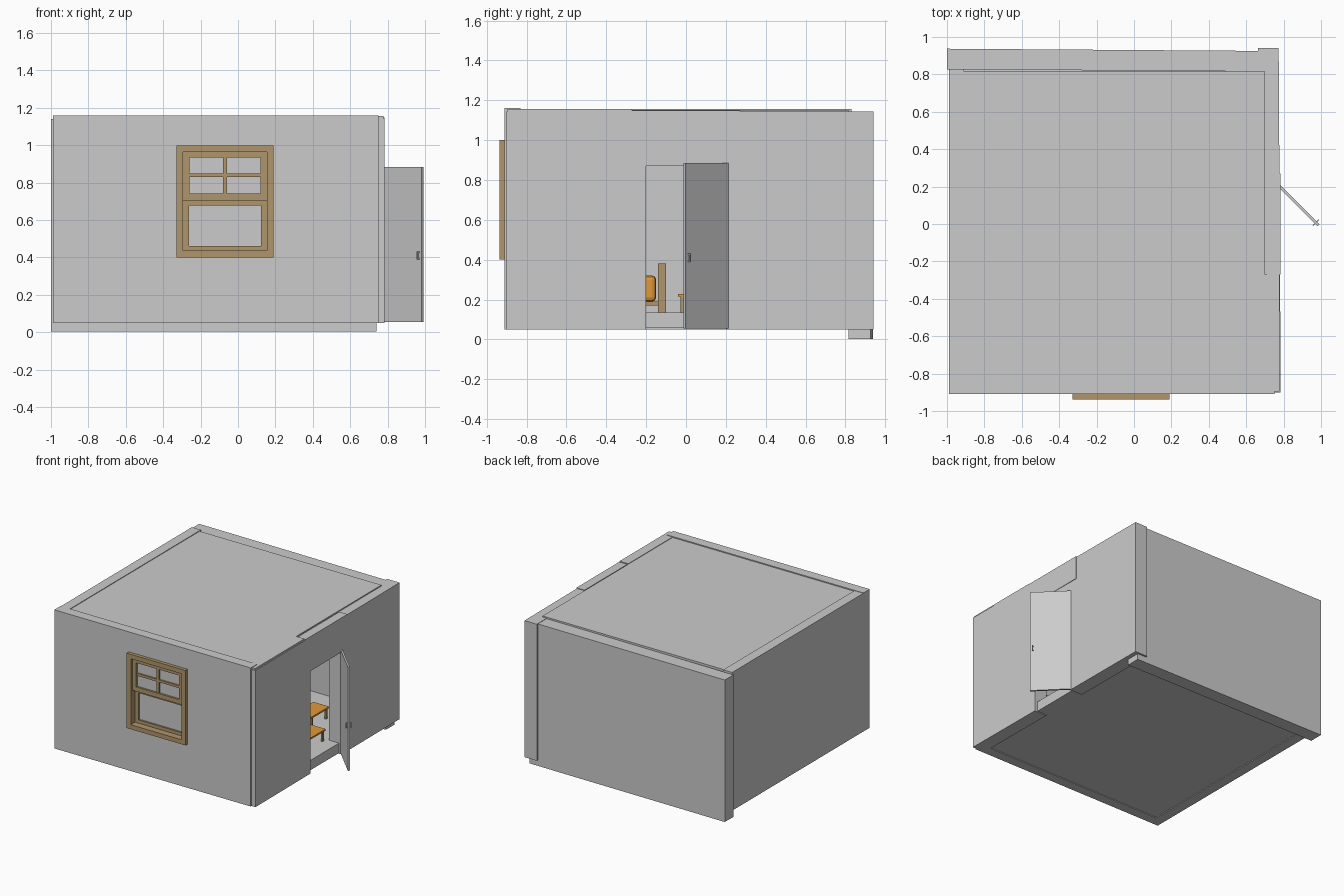
import bpy, bmesh, math
from mathutils import Matrix, Vector

if "Cube" in bpy.data.objects:
    bpy.data.objects.remove(bpy.data.objects["Cube"])


def material(name, rgb):
    m = bpy.data.materials.new(name)
    m.diffuse_color = (*rgb, 1)
    m.use_nodes = True
    m.node_tree.nodes["Principled BSDF"].inputs["Base Color"].default_value = m.diffuse_color
    return m


WOOD = material("light_wood", (0.43, 0.30, 0.15))
ORANGE = material("orange", (0.75, 0.32, 0.04))


def boxes(name, spans, mat=None, spin=0.0, at=(0, 0, 0), bevel=0):
    """One object from boxes given as (x0, x1, y0, y1, z0, z1)."""
    bm = bmesh.new()
    for x0, x1, y0, y1, z0, z1 in spans:
        m = Matrix.Translation(((x0 + x1) / 2, (y0 + y1) / 2, (z0 + z1) / 2)) \
            @ Matrix.Diagonal((x1 - x0, y1 - y0, z1 - z0, 1))
        bmesh.ops.create_cube(bm, size=1, matrix=m)
    mesh = bpy.data.meshes.new(name)
    bm.to_mesh(mesh)
    bm.free()
    ob = bpy.data.objects.new(name, mesh)
    bpy.context.collection.objects.link(ob)
    ob.location = at
    ob.rotation_euler.z = spin
    if mat:
        mesh.materials.append(mat)
    if bevel:
        b = ob.modifiers.new("round", 'BEVEL')
        b.width, b.segments = bevel, 2
    return ob


def frame(x0, x1, z0, z1, w, y0, y1):
    """Four boards around a rectangular hole."""
    return [(x0, x0 + w, y0, y1, z0, z1), (x1 - w, x1, y0, y1, z0, z1),
            (x0 + w, x1 - w, y0, y1, z0, z0 + w), (x0 + w, x1 - w, y0, y1, z1 - w, z1)]


def cut(ob, span):
    c = boxes(ob.name + "_cutter", [span])
    c.hide_render = True
    c.hide_viewport = True
    c.display_type = 'WIRE'
    b = ob.modifiers.new("opening", 'BOOLEAN')
    b.object, b.operation, b.solver = c, 'DIFFERENCE', 'EXACT'


# Room shell
front = boxes("front_wall", [(-0.99, 0.75, -0.91, -0.83, 0.05, 1.16)])
cut(front, (-0.295, 0.155, -1, -0.7, 0.43, 0.97))
boxes("left_wall", [(-0.99, -0.91, -0.90, 0.83, 0.05, 1.157)])
boxes("back_wall", [(-0.87, 0.87, -0.055, 0.055, 0.003, 1.14)],
      spin=-0.007, at=(-0.13, 0.876, 0))
right = boxes("right_wall", [(-0.055, 0.055, -0.92, 0.92, 0.05, 1.143)],
              spin=0.006, at=(0.724, 0.02, 0))
cut(right, (0.5, 1, -0.2, 0.2, 0, 0.87))
boxes("floor", [(-0.95, 0.755, -0.86, 0.86, 0.056, 0.135)])
boxes("ceiling", [(-0.91, 0.70, -0.83, 0.815, 1.07, 1.152)])
boxes("wall_top_strip", [(0.70, 0.777, -0.895, -0.27, 1.1, 1.156)])
boxes("door_lintel", [(0.71, 0.782, -0.27, 0.27, 0.96, 1.148)])

# Sash window
boxes("window_casing", frame(-0.33, 0.19, 0.40, 1.0, 0.036, -0.937, -0.83), WOOD)
upper = frame(-0.295, 0.155, 0.705, 0.97, 0.036, -0.918, -0.885)
upper += [(-0.08, -0.06, -0.914, -0.889, 0.735, 0.94),
          (-0.262, 0.122, -0.914, -0.889, 0.83, 0.85)]
boxes("upper_sash", upper, WOOD)
boxes("lower_sash", frame(-0.295, 0.155, 0.43, 0.71, 0.032, -0.883, -0.85), WOOD)
boxes("window_panes", [(-0.27, 0.13, -0.903, -0.898, 0.73, 0.945),
                       (-0.27, 0.13, -0.869, -0.864, 0.455, 0.685)])

# Open door, built along +x from its hinge and swung outward
hinge, swing = (0.768, 0.212, 0), -math.radians(45)
boxes("door", [(0, 0.31, -0.007, 0.007, 0.055, 0.885)], spin=swing, at=hinge)
handles = []
for s in (-1, 1):
    for z in (0.393, 0.428):
        handles.append((0.286, 0.293, min(0, s * 0.02), max(0, s * 0.02), z - 0.004, z + 0.004))
    y0, y1 = sorted((s * 0.015, s * 0.022))
    handles.append((0.286, 0.293, y0, y1, 0.389, 0.432))
boxes("door_handles", handles, spin=swing, at=hinge)

# Bed along the front wall
boxes("mattress", [(-0.72, 0.12, -0.62, -0.15, 0.19, 0.32)], ORANGE, bevel=0.02)
posts = [(x, x + 0.04, y, y + 0.04, 0.135, 0.38) for x in (-0.76, 0.12) for y in (-0.66, -0.14)]
boxes("bed_frame", posts + [(-0.74, 0.14, -0.64, -0.12, 0.17, 0.19)], WOOD)

# Two low stools near the doorway
for i, (x, y) in enumerate([(0.58, 0.07), (0.38, 0.40)]):
    boxes(f"stool_seat_{i}", [(x - 0.07, x + 0.07, y - 0.11, y + 0.11, 0.215, 0.228)], ORANGE)
    boxes(f"stool_legs_{i}", [(x + a - 0.008, x + a + 0.008, y + b - 0.008, y + b + 0.008, 0.135, 0.215)
                              for a in (-0.055, 0.055) for b in (-0.09, 0.09)], WOOD)
